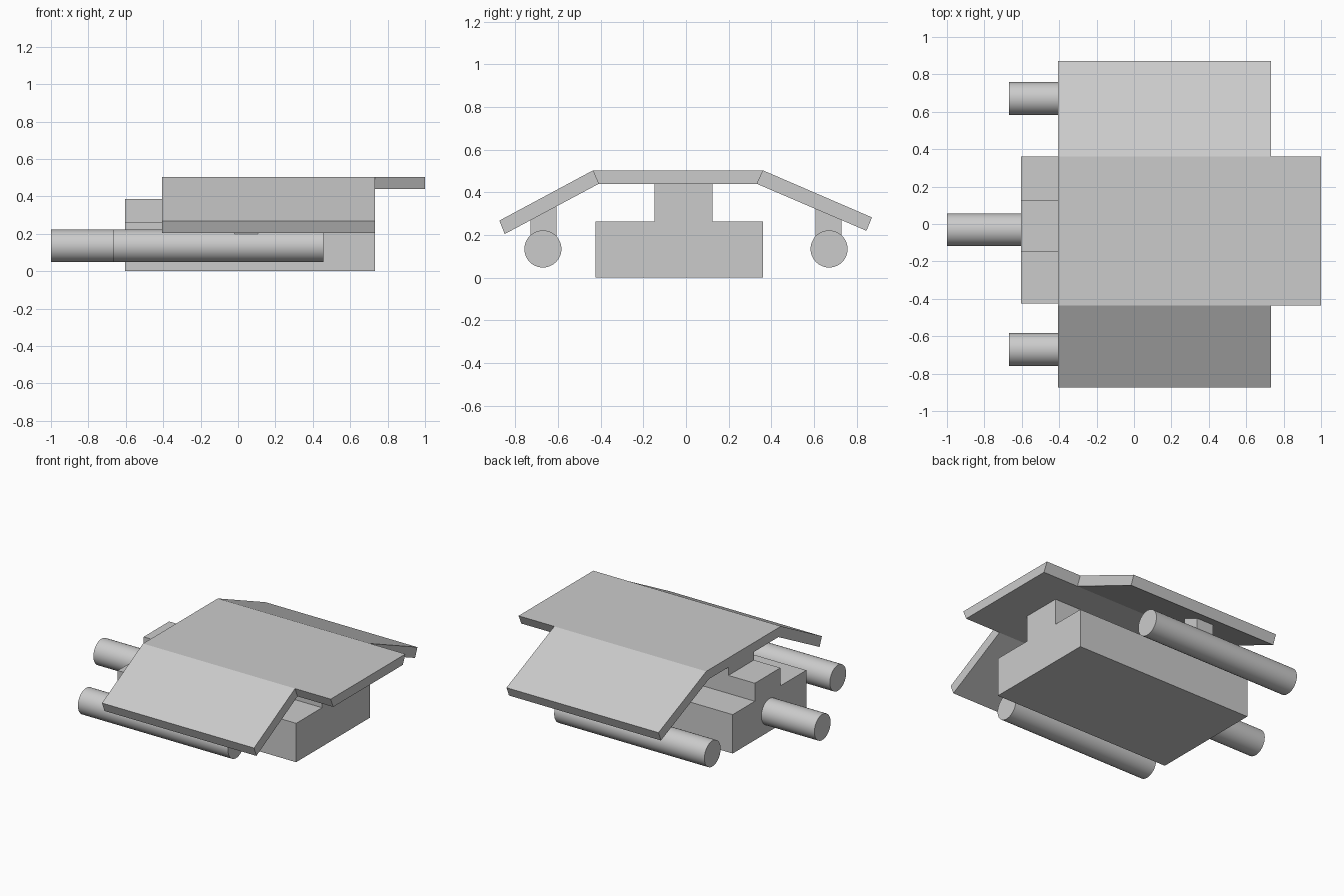
import bpy, bmesh, math

if "Cube" in bpy.data.objects:
    bpy.data.objects.remove(bpy.data.objects["Cube"])


def extrude_profile(name, profile, x0, x1):
    """Extrude a (y, z) profile along x."""
    bm = bmesh.new()
    face = bm.faces.new([bm.verts.new((x0, y, z)) for y, z in profile])
    res = bmesh.ops.extrude_face_region(bm, geom=[face])
    moved = [g for g in res["geom"] if isinstance(g, bmesh.types.BMVert)]
    bmesh.ops.translate(bm, verts=moved, vec=(x1 - x0, 0, 0))
    bmesh.ops.recalc_face_normals(bm, faces=bm.faces)
    mesh = bpy.data.meshes.new(name)
    bm.to_mesh(mesh)
    bm.free()
    obj = bpy.data.objects.new(name, mesh)
    bpy.context.collection.objects.link(obj)
    return obj


def rod(name, x0, x1, y, z, r):
    """Smooth round bar lying along x."""
    bpy.ops.mesh.primitive_cylinder_add(
        vertices=48, radius=r, depth=x1 - x0,
        location=((x0 + x1) / 2, y, z), rotation=(0, math.pi / 2, 0))
    obj = bpy.context.object
    obj.name = name
    bpy.ops.object.shade_smooth_by_angle(angle=math.radians(30))


ROD_Z, ROD_R = 0.135, 0.087
BACK, FRONT = -0.405, 0.733   # shared x range of wings and spine

# Body: wide block with a raised central ridge
extrude_profile("body", [(-0.425, 0), (0.362, 0), (0.362, 0.263), (0.125, 0.263),
                         (0.125, 0.385), (-0.148, 0.385), (-0.148, 0.263),
                         (-0.425, 0.263)], -0.603, FRONT)

# Spine joining the ridge to the top plate
extrude_profile("spine", [(-0.148, 0.385), (0.125, 0.385), (0.125, 0.44),
                          (-0.148, 0.44)], BACK, FRONT)

# Top plate with mitred long edges, overhanging one end
top_l, bot_l = (-0.437, 0.503), (-0.41, 0.44)
top_r, bot_r = (0.362, 0.503), (0.333, 0.44)
extrude_profile("top_plate", [bot_l, bot_r, top_r, top_l], BACK, 1.0)

# Drooping wings, each with a pylon and a long side rod
sides = (("left", -1, top_l, bot_l, (-0.875, 0.268), (-0.85, 0.205)),
         ("right", 1, top_r, bot_r, (0.872, 0.283), (0.846, 0.22)))
for label, s, top, bot, tip_top, tip_bot in sides:
    extrude_profile(label + "_wing", [bot, tip_bot, tip_top, top], BACK, FRONT)

    slope = (tip_bot[1] - bot[1]) / (tip_bot[0] - bot[0])
    y0, y1 = s * 0.607, s * 0.73
    under = [(y, bot[1] + slope * (y - bot[0])) for y in (y1, y0)]
    extrude_profile(label + "_pylon", [(y0, 0.19), (y1, 0.19)] + under, -0.02, 0.107)

    rod(label + "_rod", -0.668, 0.456, s * 0.671, ROD_Z, ROD_R)

# Central rod sticking out of the body end
rod("centre_rod", -1.0, -0.60, -0.031, ROD_Z, ROD_R)
